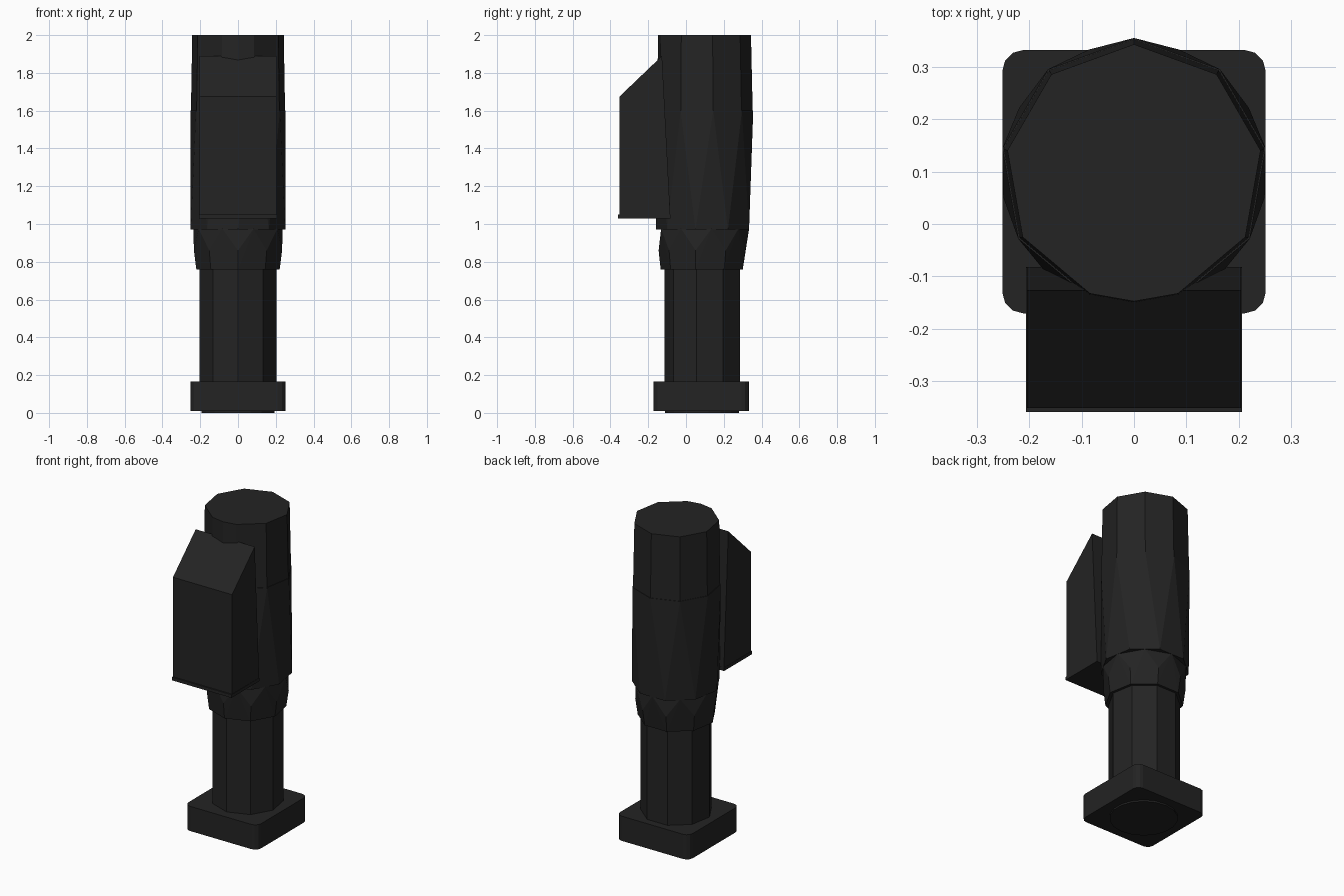
import bpy, bmesh
from math import sin, cos, radians

cube = bpy.data.objects.get("Cube")
if cube:
    bpy.data.objects.remove(cube, do_unlink=True)

# One matte black for everything
black = bpy.data.materials.new("matte_black")
black.use_nodes = True
colour = (0.017, 0.017, 0.017, 1)
black.diffuse_color = colour
black.node_tree.nodes["Principled BSDF"].inputs["Base Color"].default_value = colour

FRONT = range(0, 360, 40)             # nine sides, corner at the front
BACK = range(20, 380, 40)             # nine sides, corner at the back
CAP = [0] + list(BACK)                # as BACK, with an extra front corner


def ring(angles, radius, z, y=0.1):
    """Corners around the column; angle 0 points to the front."""
    return [(radius * sin(radians(a)), y - radius * cos(radians(a)), z) for a in angles]


def hull(name, points):
    """Convex solid around the given rings."""
    bm = bmesh.new()
    for p in points:
        bm.verts.new(p)
    result = bmesh.ops.convex_hull(bm, input=bm.verts)
    spare = {g for g in result["geom_interior"] + result["geom_unused"]
             if isinstance(g, bmesh.types.BMVert) and not g.link_faces}
    bmesh.ops.delete(bm, geom=list(spare), context="VERTS")
    bmesh.ops.dissolve_limit(bm, angle_limit=radians(0.5), verts=bm.verts, edges=bm.edges)
    bmesh.ops.recalc_face_normals(bm, faces=bm.faces)
    mesh = bpy.data.meshes.new(name)
    bm.to_mesh(mesh)
    bm.free()
    mesh.materials.append(black)
    obj = bpy.data.objects.new(name, mesh)
    bpy.context.collection.objects.link(obj)
    return obj


def prism(name, profile, half_width):
    """Side profile of (y, z) points spread across x."""
    return hull(name, [(x, y, z) for x in (-half_width, half_width) for y, z in profile])


# Base: thin disc under a square foot with rounded upright corners
hull("foot_disc", ring(range(0, 360, 20), 0.195, 0, 0.085) + ring(range(0, 360, 20), 0.195, 0.02, 0.085))
corners = []
for z in (0.01, 0.165):
    for sx, sy in ((1, 1), (-1, 1), (-1, -1), (1, -1)):
        for a in (0, 30, 60, 90):
            corners.append((sx * (0.212 + 0.04 * cos(radians(a))),
                            0.081 + sy * (0.212 + 0.04 * sin(radians(a))), z))
hull("square_foot", corners)

# Column: shank, flared collar, twisted lower barrel, straight upper barrel
hull("shank", ring(FRONT, 0.206, 0.15, 0.092) + ring(FRONT, 0.206, 0.78, 0.092))
hull("collar", ring(FRONT, 0.224, 0.76, 0.09) + ring(FRONT, 0.237, 0.86, 0.092)
     + ring(BACK, 0.24, 0.975, 0.094))
hull("lower_barrel", ring(FRONT, 0.254, 0.97, 0.095) + ring(CAP, 0.256, 1.6))
hull("upper_barrel", ring(CAP, 0.253, 1.6) + ring(CAP, 0.246, 2.0, 0.098))

# Front housing: sloped top, leaning back face, thin lip at the bottom
prism("front_housing", [(-0.352, 1.04), (-0.352, 1.675), (-0.127, 1.89), (-0.083, 1.04)], 0.205)
prism("housing_lip", [(-0.36, 1.03), (-0.36, 1.05), (-0.083, 1.05), (-0.082, 1.03)], 0.207)
